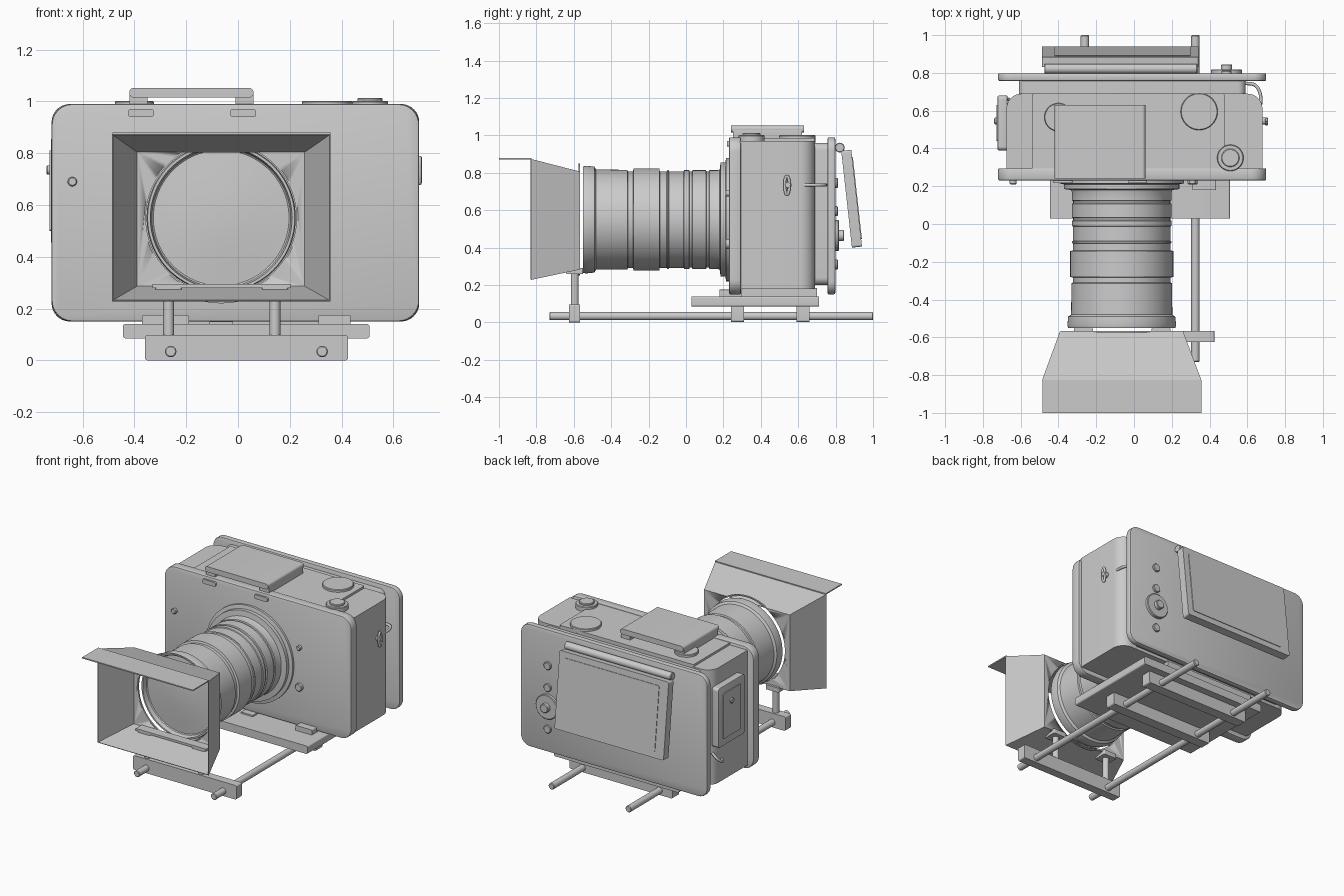
import bpy, bmesh, math
from mathutils import Matrix, Vector

if "Cube" in bpy.data.objects:
    bpy.data.objects.remove(bpy.data.objects["Cube"])

LX, LZ = -0.065, 0.55   # lens axis


def finish(name, bm, smooth=True):
    bmesh.ops.recalc_face_normals(bm, faces=bm.faces)
    me = bpy.data.meshes.new(name)
    bm.to_mesh(me)
    bm.free()
    ob = bpy.data.objects.new(name, me)
    bpy.context.collection.objects.link(ob)
    if smooth:
        bpy.ops.object.select_all(action='DESELECT')
        ob.select_set(True)
        bpy.context.view_layer.objects.active = ob
        bpy.ops.object.shade_smooth_by_angle(angle=math.radians(30))
    return ob


def box(name, x, y, z, axis=None, r=0.0, edge=0.0, seg=8):
    """Box from ranges; r rounds the edges along one axis, edge softens the rest."""
    bm = bmesh.new()
    bmesh.ops.create_cube(bm, size=1)
    for v in bm.verts:
        v.co = Vector([(a + b) / 2 + c * (b - a) for (a, b), c in zip((x, y, z), v.co)])
    if r:
        es = [e for e in bm.edges if abs((e.verts[0].co - e.verts[1].co).normalized()[axis]) > 0.9]
        bmesh.ops.bevel(bm, geom=es, offset=r, segments=seg, affect='EDGES', profile=0.5)
    if edge:
        es = [e for e in bm.edges if e.calc_face_angle(0) > 1]
        bmesh.ops.bevel(bm, geom=es, offset=edge, segments=2, affect='EDGES', profile=0.5)
    return finish(name, bm)


def lathe(name, centre, axis, profile, n=64):
    """Revolve (position along axis, radius) points about an axis through centre."""
    bm = bmesh.new()
    rot = {'X': Matrix.Rotation(math.pi / 2, 3, 'Y'),
           'Y': Matrix.Rotation(-math.pi / 2, 3, 'X'),
           'Z': Matrix.Identity(3)}[axis]
    rings = []
    for h, r in profile:
        if r == 0:
            rings.append([bm.verts.new(rot @ Vector((0, 0, h)) + Vector(centre))] * n)
        else:
            rings.append([bm.verts.new(rot @ Vector((r * math.cos(t), r * math.sin(t), h)) + Vector(centre))
                          for t in (2 * math.pi * i / n for i in range(n))])
    for a, b in zip(rings, rings[1:]):
        for i in range(n):
            j = (i + 1) % n
            bm.faces.new(list(dict.fromkeys((a[i], a[j], b[j], b[i]))))
    return finish(name, bm)


def disc(name, centre, axis, h0, h1, r, n=40, c=0.004):
    """Solid cylinder with softened rims."""
    return lathe(name, centre, axis, [(h0, 0), (h0, r - c), (h0 + c, r), (h1 - c, r), (h1, r - c), (h1, 0)], n)


def wire(name, pts, r):
    cu = bpy.data.curves.new(name, 'CURVE')
    cu.dimensions, cu.bevel_depth, cu.bevel_resolution, cu.use_fill_caps = '3D', r, 3, True
    sp = cu.splines.new('BEZIER')
    sp.bezier_points.add(len(pts) - 1)
    for p, co in zip(sp.bezier_points, pts):
        p.co = co
        p.handle_left_type = p.handle_right_type = 'AUTO'
    ob = bpy.data.objects.new(name, cu)
    bpy.context.collection.objects.link(ob)
    return ob


# Camera body: front plate, middle, rear block, back plate
box("front_plate", (-.72, .70), (.23, .295), (.15, .99), 1, .08, .008)
bm = bmesh.new()
bmesh.ops.create_cube(bm, size=1, matrix=Matrix.Translation((.0025, .49, .575)) @ Matrix.Diagonal((1.355, .40, .79, 1)))
bmesh.ops.bevel(bm, geom=[e for e in bm.edges if all(v.co.y > .6 for v in e.verts)
                          and abs(e.verts[0].co.z - e.verts[1].co.z) > .5],
                offset=.08, segments=8, affect='EDGES', profile=.5)
finish("body_middle", bm)
box("rear_block", (-.61, .59), (.68, .765), (.20, .96), 1, .04)
box("back_plate", (-.72, .70), (.757, .798), (.15, .99), 1, .07, .008)
box("top_panel", (-.54, .48), (.28, .69), (.965, .985), 2, .01)
box("left_door", (-.722, -.67), (.39, .68), (.45, .86), 0, .02, .006)
box("left_door_inset", (-.728, -.72), (.44, .63), (.50, .81), 0, .01)

# Top bridge with two feet
box("top_bridge", (-.42, .06), (.24, .63), (1.015, 1.052), 1, .017)
for i, x in enumerate((-.42, -.01)):
    box(f"bridge_foot_{i}", (x, x + .07), (.25, .62), (.975, 1.035), 1, .008)

# Top dials
disc("top_dial_large", (.345, .595, 0), 'Z', .96, 1.002, .098)
disc("top_dial_left", (-.40, .565, 0), 'Z', .96, 1.002, .075)
disc("top_dial_small", (.51, .35, 0), 'Z', .96, 1.002, .07)
disc("top_dial_button", (.51, .35, 0), 'Z', .99, 1.014, .048)

# Front details
for i, x in enumerate((-.425, -.03)):
    box(f"front_tab_{i}", (x, x + .1), (.218, .24), (.94, .97), 1, .01)
for i, (x, z, r) in enumerate(((-.64, .69, .018), (.31, .69, .016), (.31, .42, .026))):
    disc(f"front_button_{i}", (x, 0, z), 'Y', .21, .24, r, 24)

# Strap lugs and side loops
for name, x in (("right_lug", .69), ("left_lug", -.70)):
    disc(name + "_pin", (x, .545, .735), 'X', -.04, .02, .018, 20)
    bm = bmesh.new()
    finish(name, bm, False)
    wire(name + "_loop", [(x + s, .54 + .012 * math.sin(a), .735 + .05 * math.cos(a))
                          for a in (math.pi * k / 4 for k in range(9))
                          for s in (.012 * (1 if x > 0 else -1),)], .008)
    bpy.data.objects.remove(bpy.data.objects[name])
wire("right_cable_loop", [(.59, .745, .735), (.64, .735, .735), (.665, .70, .735), (.67, .61, .735)], .009)
wire("left_cable_loop", [(-.66, .66, .40), (-.70, .65, .36), (-.70, .60, .33), (-.66, .57, .33)], .009)

# Lens barrel
lens = [(.235, .33), (.215, .33), (.21, .305), (.185, .305), (.18, .268), (.17, .264), (.125, .264), (.122, .257),
        (.11, .257), (.107, .264), (.035, .264), (.032, .257), (.02, .257), (.017, .264), (-.01, .264),
        (-.013, .258), (-.09, .258), (-.093, .264), (-.10, .264), (-.103, .258), (-.14, .258),
        (-.143, .273), (-.28, .273), (-.284, .258), (-.31, .258), (-.314, .266), (-.48, .268),
        (-.49, .283), (-.535, .288), (-.55, .284), (-.55, .274), (-.52, .268), (-.515, .262),
        (-.52, .20), (-.53, .10), (-.533, 0)]
lathe("lens_barrel", (LX, 0, LZ), 'Y', lens, 96)

# Matte box hood: flared open shell
bm = bmesh.new()
rings = []
for y, x0, x1, z0, z1 in ((-.57, -.39, .258, .285, .805), (-.83, -.485, .355, .23, .872)):
    rings.append([bm.verts.new(c) for c in ((x0, y, z0), (x1, y, z0), (x1, y, z1), (x0, y, z1))])
for i in range(4):
    j = (i + 1) % 4
    bm.faces.new((rings[0][i], rings[0][j], rings[1][j], rings[1][i]))
hood = finish("matte_box_hood", bm, False)
mod = hood.modifiers.new("thickness", 'SOLIDIFY')
mod.thickness, mod.offset = .007, 0
box("matte_box_flag", (-.485, .357), (-1, -.825), (.872, .88))

# Hood rear frame with round lens opening
frame = box("matte_box_rear_frame", (-.39, .26), (-.576, -.566), (.283, .807))
cutter = disc("lens_opening_cutter", (LX, 0, LZ), 'Y', -.7, -.5, .297, 96)
cutter.hide_render = True
cutter.hide_viewport = True
mod = frame.modifiers.new("opening", 'BOOLEAN')
mod.object, mod.operation, mod.solver = cutter, 'DIFFERENCE', 'EXACT'
lathe("matte_box_ring", (LX, 0, LZ), 'Y',
      [(-.576, .291), (-.576, .299), (-.566, .299), (-.566, .291), (-.576, .291)], 96)
box("matte_box_strip", (-.33, .205), (-.64, -.575), (.28, .295))

# Front support: posts on a clamp bar
for i, x in enumerate((-.268, .143)):
    disc(f"support_post_{i}", (x, -.595, 0), 'Z', .08, .27, .021, 24)
    box(f"support_block_{i}", (x - .05, x + .05), (-.64, -.55), (.258, .29), 2, .008)
box("front_clamp_bar", (-.36, .425), (-.625, -.566), (0, .097), 1, .01)

# Rods, rod clamps and base plates
for i, x in enumerate((-.26, .325)):
    disc(f"rod_{i}", (x, 0, .034), 'Y', -.73, 1, .022, 32)
for i, y in enumerate((.24, .59)):
    box(f"rod_clamp_{i}", (-.36, .425), (y, y + .07), (.003, .09), 1, .01)
box("base_plate", (-.445, .508), (.03, .71), (.085, .14), 1, .01)
box("quick_plate", (-.37, .31), (.30, .70), (.135, .185))
box("plate_lever_right", (.31, .435), (.18, .30), (.135, .175), 1, .006)
box("plate_lever_left", (-.37, -.19), (.22, .32), (.135, .175), 1, .006)
box("plate_stop", (-.11, -.02), (.19, .30), (.135, .15))

# Rear buttons
for i, z in enumerate((.31, .595, .745)):
    disc(f"rear_button_{i}", (.49, 0, z), 'Y', .78, .812, .027, 24)
disc("rear_wheel", (.49, 0, .465), 'Y', .78, .818, .083)
disc("rear_wheel_button", (.49, 0, .465), 'Y', .81, .845, .03, 24)

# Tilted monitor on a hinge bar
disc("monitor_hinge", (0, .822, .935), 'X', -.475, .335, .026, 32)
pivot = Matrix.Translation((0, .857, .92)) @ Matrix.Rotation(math.radians(6.3), 4, 'X')
for name, y0, y1, x0, x1, z0, z1 in (("monitor_case", -.027, .027, -.487, .342, -.52, 0),
                                     ("monitor_screen", .02, .031, -.42, .30, -.48, -.04)):
    ob = box(name, (x0, x1), (y0, y1), (z0, z1), 1, .012)
    ob.matrix_world = pivot
